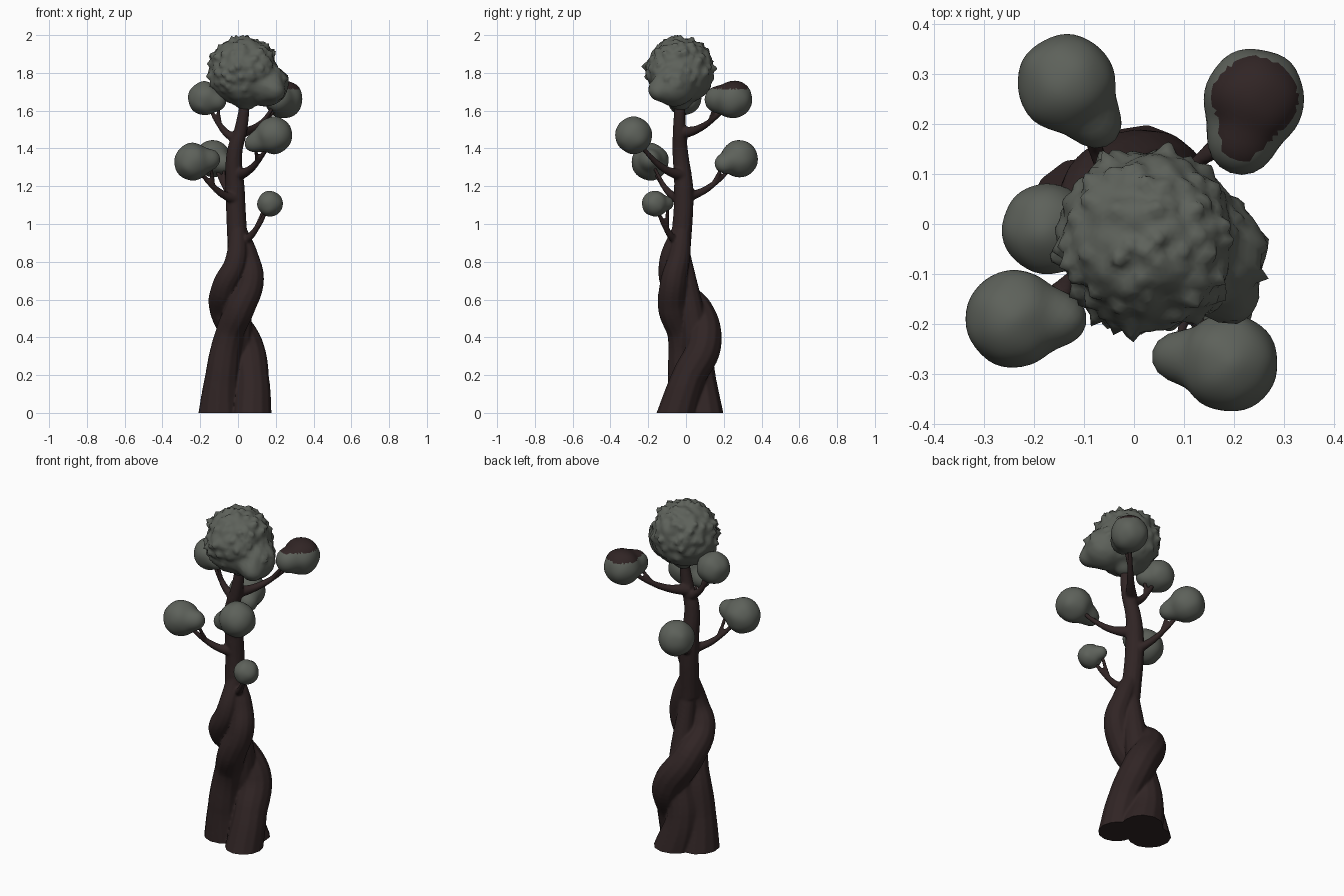
import bpy, bmesh, math
from mathutils import Vector, noise

if "Cube" in bpy.data.objects:
    bpy.data.objects.remove(bpy.data.objects["Cube"])


def material(name, rgb):
    m = bpy.data.materials.new(name)
    m.diffuse_color = (*rgb, 1)
    m.use_nodes = True
    m.node_tree.nodes["Principled BSDF"].inputs["Base Color"].default_value = m.diffuse_color
    return m


bark = material("dark brown bark", (0.030, 0.018, 0.018))
leaf = material("grey green leaves", (0.110, 0.120, 0.103))
limbs = []


def tube(*points):
    """Round limb through (x, y, z, radius) points."""
    cu = bpy.data.curves.new("limb", 'CURVE')
    cu.dimensions = '3D'
    cu.bevel_depth = 1.0
    cu.bevel_resolution = 4
    cu.resolution_u = 8
    cu.use_fill_caps = True
    sp = cu.splines.new('BEZIER')
    sp.bezier_points.add(len(points) - 1)
    for bp, (x, y, z, r) in zip(sp.bezier_points, points):
        bp.co = (x, y, z)
        bp.radius = r
        bp.handle_left_type = bp.handle_right_type = 'AUTO'
    ob = bpy.data.objects.new("limb", cu)
    bpy.context.collection.objects.link(ob)
    limbs.append(ob)


def reach(d, offset, r):
    """Distance along ray d to the far side of a sphere at offset."""
    t = d.dot(offset)
    disc = t * t - offset.length_squared + r * r
    return t + math.sqrt(disc) if disc > 0 and t > 0 else 0


def foliage(name, c, radius, bulges, spikes=0, detail=4, cap_z=None):
    """Lumpy leaf ball with side bulges, optional spikes and bark coloured top."""
    bm = bmesh.new()
    bmesh.ops.create_icosphere(bm, subdivisions=detail, radius=1)
    for v in bm.verts:
        d = v.co.normalized()
        r = radius * (1 + .07 * noise.noise(d * 1.8 + c * 9))
        for centre, br in bulges:
            r = max(r, reach(d, centre - c, br))
        v.co = c + d * r
    for _ in range(4):
        bmesh.ops.smooth_vert(bm, verts=bm.verts, factor=.5, use_axis_x=True, use_axis_y=True, use_axis_z=True)
    if spikes:
        for v in bm.verts:
            d = (v.co - c).normalized()
            near = noise.voronoi(v.co * 22)[0][0]
            upper = min(1, max(.15, (v.co.z - c.z + .13) / .1))
            v.co += d * upper * (spikes * max(0, 1 - near * 1.5) ** 2
                                 + .012 * noise.noise(v.co * 22))
    for f in bm.faces:
        f.smooth = True
        if cap_z and f.calc_center_median().z > cap_z:
            f.material_index = 1
    me = bpy.data.meshes.new(name)
    bm.to_mesh(me)
    bm.free()
    me.materials.append(leaf)
    if cap_z:
        me.materials.append(bark)
    ob = bpy.data.objects.new(name, me)
    bpy.context.collection.objects.link(ob)


def leafy_branch(name, root_z, centre, radius, bulge, bulge_radius, cap_z=None):
    """Leaf ball with a branch curving up to it and a twig to its bulge."""
    c, b = Vector(centre), Vector(bulge)
    root = Vector((0, -.025, root_z))

    def along(t):
        p = root.lerp(c, t)
        p.z = root_z + (c.z - root_z) * t ** 1.8
        return p

    tube(*[(*along(t), .034 - .026 * t ** .6) for t in (0, .3, .6, .9)])
    fork = along(.55)
    mid = fork.lerp(b, .5)
    tube((*fork, .013), (*mid, .010), (*b, .009))
    foliage(name, c, radius, [(b, bulge_radius)], cap_z=cap_z)


# three twisted strands rising from the flared base
tube((.075, -.06, -.04, .105), (.075, .01, .18, .09), (.04, .095, .36, .093),
     (-.065, .06, .54, .085), (-.07, -.06, .67, .068), (-.015, -.085, .79, .06),
     (0, -.03, .97, .045))
tube((-.095, .02, -.04, .122), (-.085, -.005, .18, .092), (-.045, -.025, .42, .075),
     (.01, -.07, .55, .078), (.068, -.065, .70, .07), (.05, -.035, .83, .058),
     (0, -.02, .97, .045))
tube((.02, .09, -.04, .115), (-.03, .07, .18, .09), (0, .05, .4, .075), (0, -.03, .9, .04))
# upper trunk
tube((0, -.03, .85, .055), (-.015, -.012, 1.18, .052), (-.018, -.03, 1.38, .042),
     (.015, -.035, 1.5, .035), (.045, -.03, 1.72, .022))

# leaf balls with their branches
leafy_branch("upper_left_foliage", 1.45, (-.175, -.01, 1.665), .092, (-.11, -.04, 1.65), .055)
leafy_branch("upper_back_foliage", 1.48, (.24, .25, 1.66), .103, (.215, .165, 1.66), .075, cap_z=1.715)
leafy_branch("back_foliage", 1.14, (-.135, .282, 1.345), .1, (-.075, .2, 1.32), .06)
leafy_branch("left_foliage", 1.13, (-.24, -.19, 1.33), .1, (-.145, -.19, 1.34), .06)
leafy_branch("right_foliage", 1.26, (.19, -.277, 1.47), .1, (.085, -.265, 1.43), .06)
leafy_branch("lower_right_foliage", .9, (.17, -.165, 1.107), .069, (.15, -.098, 1.11), .04)
# spiky crown with lower side lobes
foliage("crown_foliage", Vector((.03, -.03, 1.805)), .18,
        [(Vector((.15, -.06, 1.735)), .115), (Vector((.19, -.14, 1.71)), .065),
         (Vector((.04, -.03, 1.67)), .07)], spikes=.035, detail=5)

# fuse trunk strands and branches into one smooth wooden body
for ob in limbs:
    ob.select_set(True)
bpy.context.view_layer.objects.active = limbs[0]
bpy.ops.object.convert(target='MESH')
bpy.ops.object.join()
trunk = bpy.context.view_layer.objects.active
trunk.name = "twisted_trunk"
bm = bmesh.new()
bm.from_mesh(trunk.data)
bmesh.ops.remove_doubles(bm, verts=bm.verts, dist=1e-5)
bm.to_mesh(trunk.data)
bm.free()
rm = trunk.modifiers.new("fuse", 'REMESH')
rm.mode = 'VOXEL'
rm.voxel_size = 0.007
sm = trunk.modifiers.new("soften", 'SMOOTH')
sm.factor = 0.5
sm.iterations = 4
bpy.ops.object.convert(target='MESH')
trunk = bpy.context.view_layer.objects.active
# flat cut at the ground
bm = bmesh.new()
bm.from_mesh(trunk.data)
cut = bmesh.ops.bisect_plane(bm, geom=bm.verts[:] + bm.edges[:] + bm.faces[:],
                             plane_co=(0, 0, 0), plane_no=(0, 0, 1), clear_inner=True)
bmesh.ops.contextual_create(bm, geom=[e for e in cut['geom_cut'] if isinstance(e, bmesh.types.BMEdge)])
bm.to_mesh(trunk.data)
bm.free()
trunk.data.materials.clear()
trunk.data.materials.append(bark)
for p in trunk.data.polygons:
    p.material_index = 0
bpy.ops.object.shade_smooth_by_angle(angle=math.radians(50))
